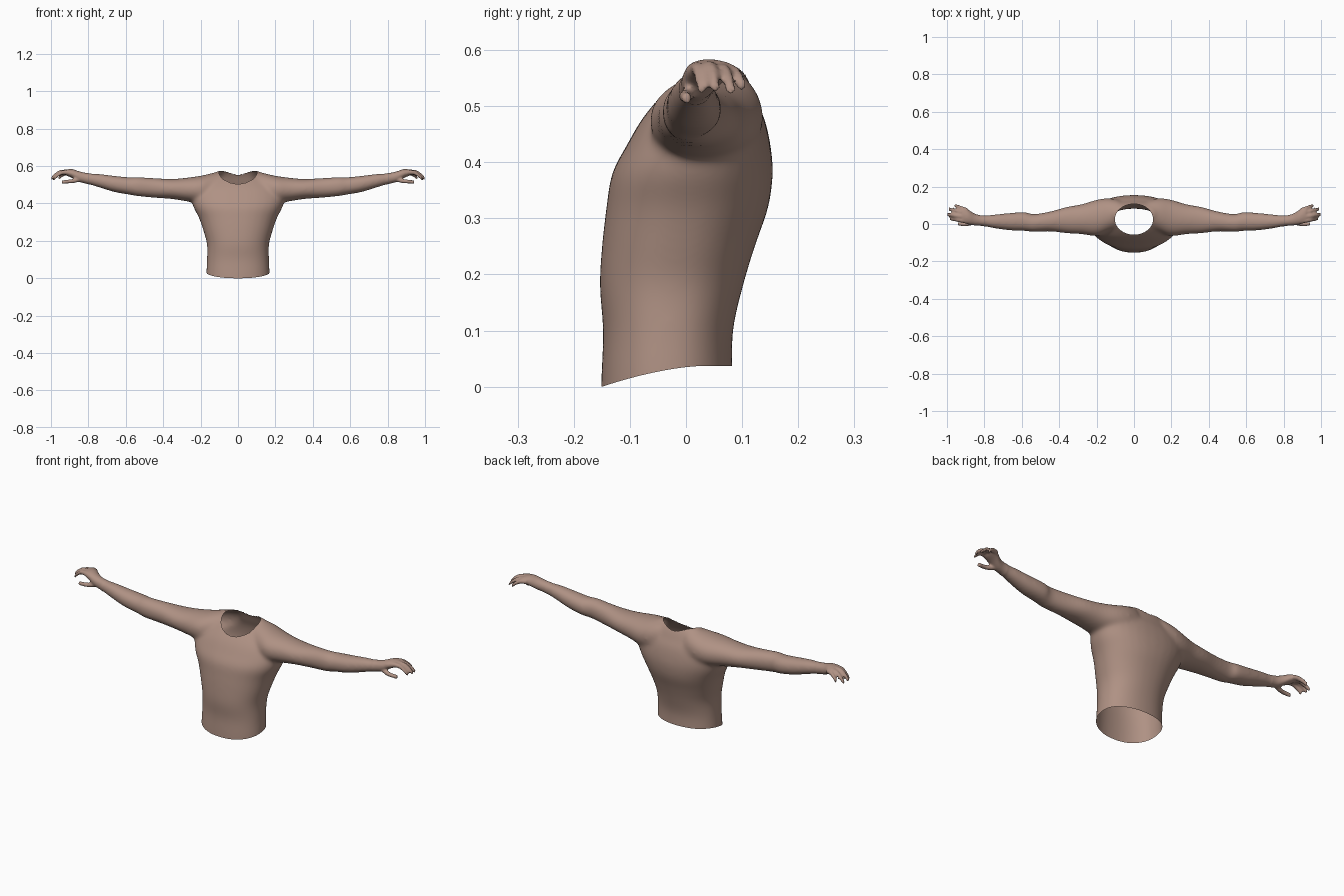
import bpy, bmesh, math
from mathutils import Vector

if "Cube" in bpy.data.objects:
    bpy.data.objects.remove(bpy.data.objects["Cube"])

SEG = 32


def smooth_rows(rows, steps=5):
    """Catmull-Rom interpolation between rows of section sizes."""
    rows = [Vector(r) for r in rows]
    out = []
    for i in range(len(rows) - 1):
        a, b, c, d = (rows[max(0, min(len(rows) - 1, i + k))] for k in (-1, 0, 1, 2))
        for s in range(steps):
            t = s / steps
            out.append(b + 0.5 * t * ((c - a) + t * ((2 * a - 5 * b + 4 * c - d)
                       + t * (3 * (b - c) + d - a))))
    return out + [rows[-1]]


def section(power):
    """Unit superellipse outline."""
    for i in range(SEG):
        a = 2 * math.pi * i / SEG
        c, s = math.cos(a), math.sin(a)
        yield (math.copysign(abs(c) ** (2 / power), c),
               math.copysign(abs(s) ** (2 / power), s))


def loft(bm, rings):
    """Closed skin through a list of rings."""
    loops = [[bm.verts.new(p) for p in ring] for ring in rings]
    for lo, hi in zip(loops, loops[1:]):
        for i in range(SEG):
            j = (i + 1) % SEG
            bm.faces.new((lo[i], lo[j], hi[j], hi[i]))
    bm.faces.new(loops[0][::-1])
    bm.faces.new(loops[-1])


def torso_ring(r):
    z, w, front, back = r
    return [(w * c, (front + back) / 2 + (back - front) / 2 * s, z)
            for c, s in section(2.2)]


def limb_ring(r, side, power=2.1):
    x, bottom, top, front, back = r
    return [(side * x, (front + back) / 2 + (back - front) / 2 * c,
             (bottom + top) / 2 + (top - bottom) / 2 * s) for c, s in section(power)]


# Torso: height, half width, front y, back y
TORSO = [(-.05, .17, -.153, .083), (.02, .17, -.151, .083), (.1, .166, -.148, .084),
         (.18, .166, -.154, .102), (.25, .184, -.15, .123), (.32, .208, -.142, .147),
         (.38, .238, -.132, .155), (.43, .25, -.106, .151), (.475, .235, -.08, .141),
         (.51, .2, -.052, .126), (.545, .15, -.018, .112), (.575, .11, .02, .095)]

# Arm and palm: x, bottom z, top z, front y, back y
ARM = [(.08, .4, .574, -.02, .13), (.14, .4, .562, -.045, .138), (.2, .4, .548, -.065, .13),
       (.28, .412, .537, -.055, .106), (.36, .424, .531, -.05, .092),
       (.45, .43, .536, -.04, .067), (.54, .439, .541, -.043, .053),
       (.58, .446, .54, -.038, .064), (.66, .46, .548, -.035, .06),
       (.74, .484, .558, -.025, .052), (.81, .505, .563, -.011, .046),
       (.85, .515, .572, -.008, .055), (.885, .535, .583, -.002, .076),
       (.915, .548, .582, .006, .088), (.925, .555, .577, .012, .084)]

# Digits: (x, y, z) along each one
DIGITS = [[(.9, .016, .566), (.94, .022, .565), (.965, .026, .55), (.985, .028, .53)],
          [(.9, .037, .57), (.95, .044, .567), (.98, .049, .55), (1.0, .052, .529)],
          [(.9, .057, .568), (.945, .068, .562), (.972, .075, .545), (.99, .08, .529)],
          [(.89, .072, .562), (.92, .084, .561), (.945, .094, .548), (.96, .1, .534)],
          [(.84, .012, .53), (.88, .002, .52), (.91, -.002, .517), (.942, .002, .514)]]

bm = bmesh.new()
loft(bm, [torso_ring(r) for r in smooth_rows(TORSO)])
for side in (-1, 1):
    loft(bm, [limb_ring(r, side) for r in smooth_rows(ARM)])
    for path in DIGITS:
        pts = smooth_rows(path)
        rings = []
        for i, p in enumerate(pts):
            t = i / (len(pts) - 1)
            rad = (.0125 - .003 * t) * (1 if t < .9 else 1.25 - .6 * (t - .5))
            rings.append(limb_ring((p.x, p.z - rad, p.z + rad, p.y - rad, p.y + rad), side, 2))
        loft(bm, rings)
bmesh.ops.recalc_face_normals(bm, faces=bm.faces)
mesh = bpy.data.meshes.new("upper_body")
bm.to_mesh(mesh)
bm.free()
body = bpy.data.objects.new("upper_body", mesh)
bpy.context.scene.collection.objects.link(body)

# Fuse the parts into one skin
mod = body.modifiers.new("fuse", "REMESH")
mod.mode = "VOXEL"
mod.voxel_size = .0055
bpy.context.view_layer.update()
fused = bpy.data.meshes.new_from_object(
    body.evaluated_get(bpy.context.evaluated_depsgraph_get()))
body.modifiers.clear()
body.data = fused

bm = bmesh.new()
bm.from_mesh(fused)

# Soften the body strongly and the hands lightly
for rounds, limit in ((2, 2), (25, .8)):
    soft = [v for v in bm.verts if abs(v.co.x) < limit]
    for _ in range(rounds):
        bmesh.ops.smooth_vert(bm, verts=soft, factor=.5,
                              use_axis_x=True, use_axis_y=True, use_axis_z=True)


# Open waist with a dipping front hem
def hem(y):
    return .037 - .037 * (max(0, .03 - y) / .18) ** 1.6


for v in bm.verts:
    v.co.z -= hem(v.co.y)
bmesh.ops.bisect_plane(bm, geom=bm.verts[:] + bm.edges[:] + bm.faces[:],
                       plane_co=(0, 0, 0), plane_no=(0, 0, 1), clear_inner=True)
for v in bm.verts:
    v.co.z += hem(v.co.y)


# Open neck with a clean oval rim
def neck(co):
    return math.hypot(co.x / .102, (co.y - .025) / .082)


hole = [f for f in bm.faces
        if f.calc_center_median().z > .45 and neck(f.calc_center_median()) < 1]
bmesh.ops.delete(bm, geom=hole, context="FACES")
rim = [v for v in bm.verts if v.is_boundary and v.co.z > .4]
for v in rim:
    k = neck(v.co)
    v.co.x /= k
    v.co.y = .025 + (v.co.y - .025) / k
bm.to_mesh(fused)
bm.free()

# Skin colour
skin = bpy.data.materials.new("skin")
skin.use_nodes = True
colour = (.43, .285, .23, 1)
skin.diffuse_color = colour
skin.node_tree.nodes["Principled BSDF"].inputs["Base Color"].default_value = colour
fused.materials.clear()
fused.materials.append(skin)
for p in fused.polygons:
    p.use_smooth = True
    p.material_index = 0
